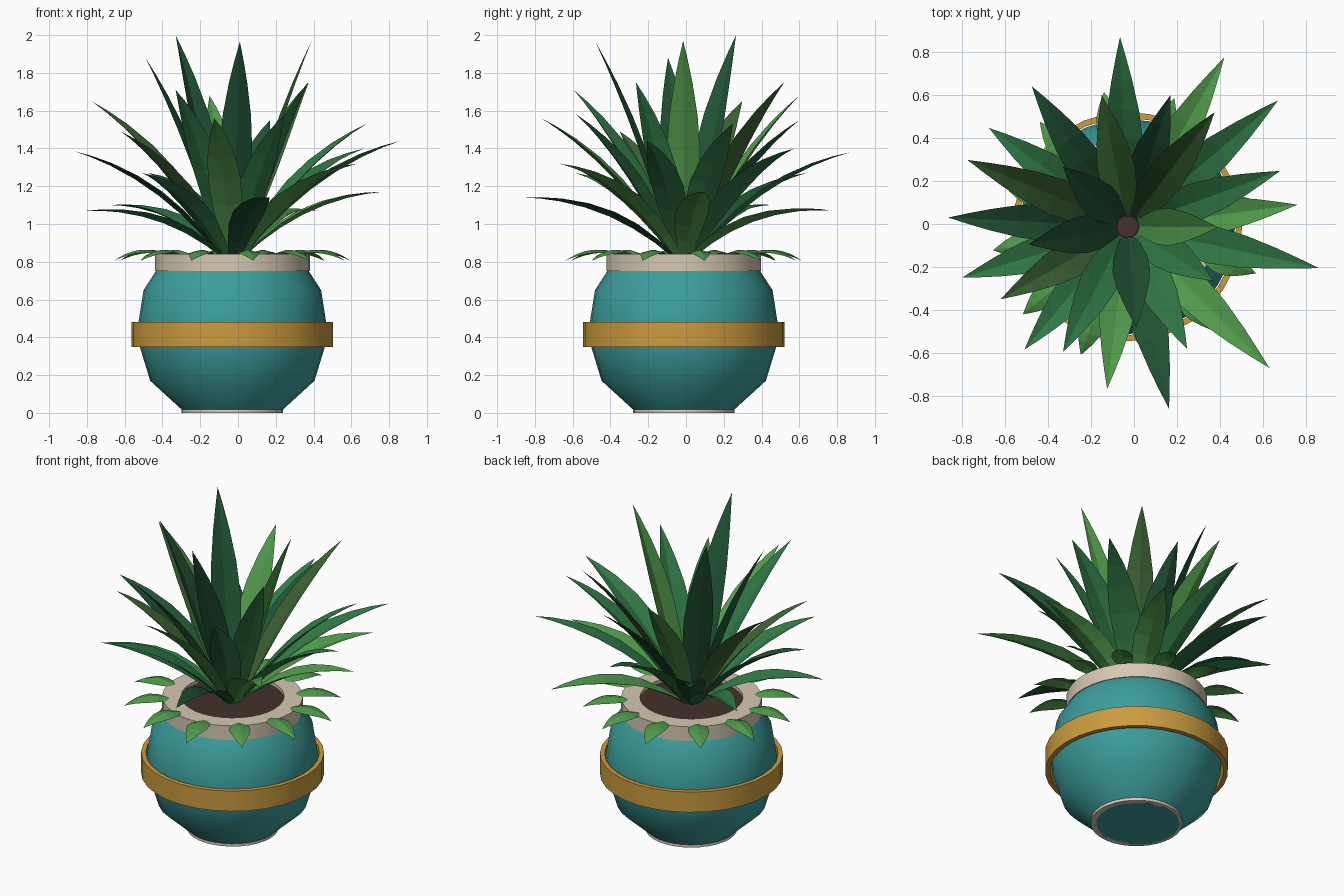
import bpy, bmesh, math
from mathutils import Vector

if "Cube" in bpy.data.objects:
    bpy.data.objects.remove(bpy.data.objects["Cube"])

CX, CY = -0.03, -0.012   # pot axis


def mat(name, rgb):
    m = bpy.data.materials.new(name)
    m.diffuse_color = (*rgb, 1)
    m.use_nodes = True
    m.node_tree.nodes["Principled BSDF"].inputs["Base Color"].default_value = m.diffuse_color
    return m


TEAL = mat("teal_glaze", (0.045, 0.34, 0.33))
GOLD = mat("ochre", (0.60, 0.33, 0.05))
CREAM = mat("cream", (0.68, 0.58, 0.45))
SOIL = mat("soil", (0.06, 0.03, 0.025))
DARK = mat("leaf_dark", (0.015, 0.09, 0.035))
MID = mat("leaf_mid", (0.03, 0.19, 0.06))
OLIVE = mat("leaf_olive", (0.045, 0.13, 0.035))
LIGHT = mat("leaf_light", (0.08, 0.32, 0.07))


def finish(bm, name, material, smooth=False):
    me = bpy.data.meshes.new(name)
    bm.to_mesh(me)
    bm.free()
    ob = bpy.data.objects.new(name, me)
    bpy.context.collection.objects.link(ob)
    me.materials.append(material)
    if smooth:
        bpy.context.view_layer.objects.active = ob
        ob.select_set(True)
        bpy.ops.object.shade_smooth_by_angle(angle=math.radians(35))
        ob.select_set(False)
    return ob


def lathe(name, profile, material, closed=False, n=32):
    """Spin an (r, z) profile round the pot axis; open profiles are capped."""
    bm = bmesh.new()
    rings = [[bm.verts.new((CX + r * math.cos(2 * math.pi * i / n),
                            CY + r * math.sin(2 * math.pi * i / n), z))
              for i in range(n)] for r, z in profile]
    pairs = list(zip(rings, rings[1:]))
    if closed:
        pairs.append((rings[-1], rings[0]))
    else:
        bm.faces.new(rings[0])
        bm.faces.new(rings[-1])
    for a, b in pairs:
        for i in range(n):
            j = (i + 1) % n
            bm.faces.new((a[i], a[j], b[j], b[i]))
    bmesh.ops.recalc_face_normals(bm, faces=bm.faces)
    return finish(bm, name, material, True)


# Pot, foot, belt, rim and soil
lathe("pot_body", [(0.25, 0.0), (0.265, 0.015), (0.435, 0.17), (0.49, 0.35),
                   (0.50, 0.46), (0.47, 0.65), (0.405, 0.75)], TEAL)
lathe("foot_ring", [(0.235, 0), (0.268, 0), (0.268, 0.018), (0.235, 0.018)], CREAM, True)
lathe("belt", [(0.505, 0.35), (0.533, 0.35), (0.533, 0.48), (0.505, 0.48)], GOLD, True)
lathe("rim", [(0.30, 0.75), (0.41, 0.75), (0.41, 0.842), (0.30, 0.842)], CREAM, True)
lathe("soil", [(0.305, 0.76), (0.305, 0.82)], SOIL)
lathe("stem", [(0.05, 0.81), (0.05, 0.87)], SOIL, n=16)


def leaf(name, p0, p1, p2, width, material, fold, base=0.4):
    """Creased blade swept along a quadratic curve from p0 to p2."""
    bm = bmesh.new()
    p0, p1, p2 = Vector(p0), Vector(p1), Vector(p2)
    out = p2 - p0
    side = Vector((-out.y, out.x, 0)).normalized()
    shape = [(0, base), (0.14, 0.66), (0.3, 0.92), (0.46, 1.0),
             (0.62, 0.86), (0.78, 0.56), (0.9, 0.27)]
    rows = []
    for t, w in shape:
        p = p0 * (1 - t) ** 2 + p1 * 2 * t * (1 - t) + p2 * t * t
        tan = (p1 - p0) * (1 - t) + (p2 - p1) * t
        up = tan.cross(side).normalized()
        hw = width * w / 2
        rows.append([bm.verts.new(p + side * hw * s + up * fold * hw * abs(s))
                     for s in (-1, 0, 1)])
    tip = bm.verts.new(p2)
    for a, b in zip(rows, rows[1:]):
        for i in (0, 1):
            bm.faces.new((a[i], a[i + 1], b[i + 1], b[i]))
    for i in (0, 1):
        bm.faces.new((rows[-1][i], rows[-1][i + 1], tip))
    for f in bm.faces:
        if f.normal.dot(Vector((0, 0, 1))) < 0:
            f.normal_flip()
    finish(bm, name, material)


# Blade tips, from the low outer leaves to the tall inner ones
TIERS = {
    "outer_leaf": [(0.42, 0.775, 1.07, LIGHT), (0.76, 0.09, 1.17, LIGHT),
                   (0.163, -0.86, 1.14, DARK), (-0.80, -0.25, 1.07, MID),
                   (-0.675, 0.447, 1.10, MID)],
    "middle_leaf": [(-0.065, 0.87, 1.38, MID), (0.67, 0.575, 1.40, MID),
                    (0.86, -0.205, 1.44, MID), (0.63, -0.67, 1.32, LIGHT),
                    (-0.51, -0.585, 1.27, MID), (-0.865, 0.03, 1.385, DARK),
                    (-0.475, 0.64, 1.27, DARK)],
    "upper_leaf": [(0.68, 0.247, 1.53, MID), (-0.125, -0.767, 1.56, LIGHT),
                   (0.247, -0.58, 1.58, MID), (-0.33, -0.595, 1.71, MID),
                   (-0.62, -0.35, 1.49, OLIVE), (-0.775, 0.298, 1.65, OLIVE),
                   (0.17, 0.60, 1.55, DARK), (-0.15, 0.60, 1.68, LIGHT)],
    "crown_leaf": [(0.01, -0.48, 1.965, DARK), (0.39, -0.015, 1.97, LIGHT),
                   (-0.33, 0.265, 2.0, DARK), (-0.49, -0.095, 1.88, DARK),
                   (0.375, 0.52, 1.75, OLIVE), (0.37, -0.265, 1.75, MID)],
}
for tier, tips in TIERS.items():
    for i, (x, y, z, m) in enumerate(tips):
        d = Vector((x - CX, y - CY, 0))
        r = d.length
        d.normalize()
        axis = Vector((CX, CY, 0))
        r0 = 0.055
        start = axis + d * r0 + Vector((0, 0, 0.82))
        # control point lifted above the chord so the blade arches outwards
        ctrl = axis + d * (r0 + (r - r0) * 0.44)
        ctrl.z = 0.82 + (z - 0.82) * 0.5 + 0.17 * r
        leaf(f"{tier}_{i + 1}", start, ctrl, (x, y, z), 0.175, m, 0.3)

# Small leaves drooping over the rim
for k in range(12):
    a = math.radians(10 + 30 * k)

    def at(r, z):
        return (CX + r * math.cos(a), CY + r * math.sin(a), z)
    leaf(f"rim_leaf_{k + 1}", at(0.35, 0.835), at(0.50, 0.905), at(0.635, 0.805),
         0.125, LIGHT, -0.25)
